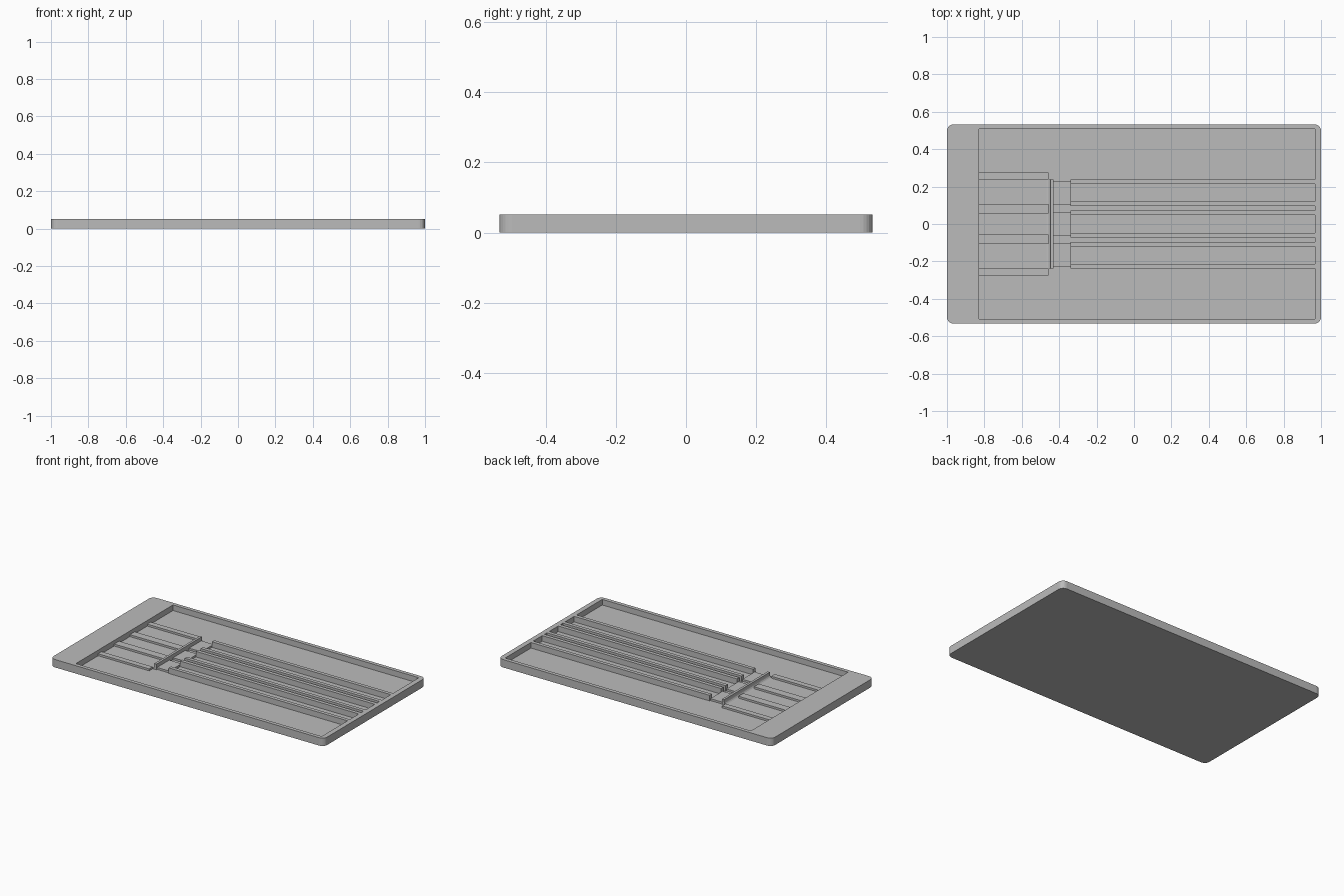
import bpy, bmesh, math

if "Cube" in bpy.data.objects:
    bpy.data.objects.remove(bpy.data.objects["Cube"], do_unlink=True)

grey = bpy.data.materials.new("light_grey")
grey.use_nodes = True
colour = (0.5, 0.5, 0.5, 1)
grey.diffuse_color = colour
grey.node_tree.nodes["Principled BSDF"].inputs["Base Color"].default_value = colour

HEIGHT, FLOOR, LOW = 0.052, 0.015, 0.028
LEFT, RIGHT, SIDE = -0.83, 0.967, 0.507


def make(name, bm):
    bmesh.ops.recalc_face_normals(bm, faces=bm.faces)
    mesh = bpy.data.meshes.new(name)
    bm.to_mesh(mesh)
    bm.free()
    mesh.materials.append(grey)
    obj = bpy.data.objects.new(name, mesh)
    bpy.context.collection.objects.link(obj)
    return obj


def prism(name, outline, axis, low, high):
    """Extrude an outline along the z or y axis."""
    bm = bmesh.new()
    place = (lambda a, b: (a, b, low)) if axis == "z" else (lambda a, b: (a, low, b))
    face = bm.faces.new([bm.verts.new(place(a, b)) for a, b in outline])
    moved = bmesh.ops.extrude_face_region(bm, geom=[face])["geom"]
    shift = (0, 0, high - low) if axis == "z" else (0, high - low, 0)
    bmesh.ops.translate(bm, vec=shift, verts=[v for v in moved if isinstance(v, bmesh.types.BMVert)])
    return make(name, bm)


def box(name, x0, x1, y0, y1, z0, z1):
    return prism(name, [(x0, y0), (x1, y0), (x1, y1), (x0, y1)], "z", z0, z1)


# Tray with rounded corners and one shallow pocket
radius = 0.035
outline = []
for i, (sx, sy) in enumerate([(1, 1), (-1, 1), (-1, -1), (1, -1)]):
    for step in range(7):
        a = math.radians(90 * i + 15 * step)
        outline.append((sx * (1 - radius) + radius * math.cos(a),
                        sy * (0.532 - radius) + radius * math.sin(a)))
tray = prism("tray", outline, "z", 0, HEIGHT)
pocket = box("pocket_cutter", LEFT, RIGHT, -SIDE, SIDE, FLOOR, 0.1)
cut = tray.modifiers.new("pocket", "BOOLEAN")
cut.operation, cut.solver, cut.object = "DIFFERENCE", "EXACT", pocket
bpy.context.view_layer.update()
baked = bpy.data.meshes.new_from_object(tray.evaluated_get(bpy.context.evaluated_depsgraph_get()))
tray.modifiers.clear()
tray.data = baked
bpy.data.objects.remove(pocket, do_unlink=True)

# Three long slots, each between two full-height walls, with a low plate at the head
for n, centre in enumerate((-0.167, 0, 0.167)):
    for side in (-1, 1):
        y0, y1 = sorted((centre + side * 0.047, centre + side * 0.071))
        box(f"slot_wall_{n}_{side}", -0.34, RIGHT, y0, y1, FLOOR, HEIGHT)
    box(f"slot_head_plate_{n}", -0.43, -0.34, centre - 0.064, centre + 0.064, FLOOR, LOW)

# Cross wall with a small concave foot on its left side
profile = [(-0.43, FLOOR), (-0.43, HEIGHT), (-0.446, HEIGHT)]
for step in range(5):
    a = math.radians(22.5 * step)
    profile.append((-0.468 + 0.022 * math.cos(a), FLOOR + 0.022 - 0.022 * math.sin(a)))
prism("cross_wall", profile, "y", -0.238, 0.238)

# Low divider bars
for side in (-1, 1):
    for name, inner, outer in (("inner_bar", 0.056, 0.107), ("outer_bar", 0.238, 0.275)):
        y0, y1 = sorted((side * inner, side * outer))
        box(f"{name}_{side}", LEFT, -0.457, y0, y1, FLOOR, LOW)
